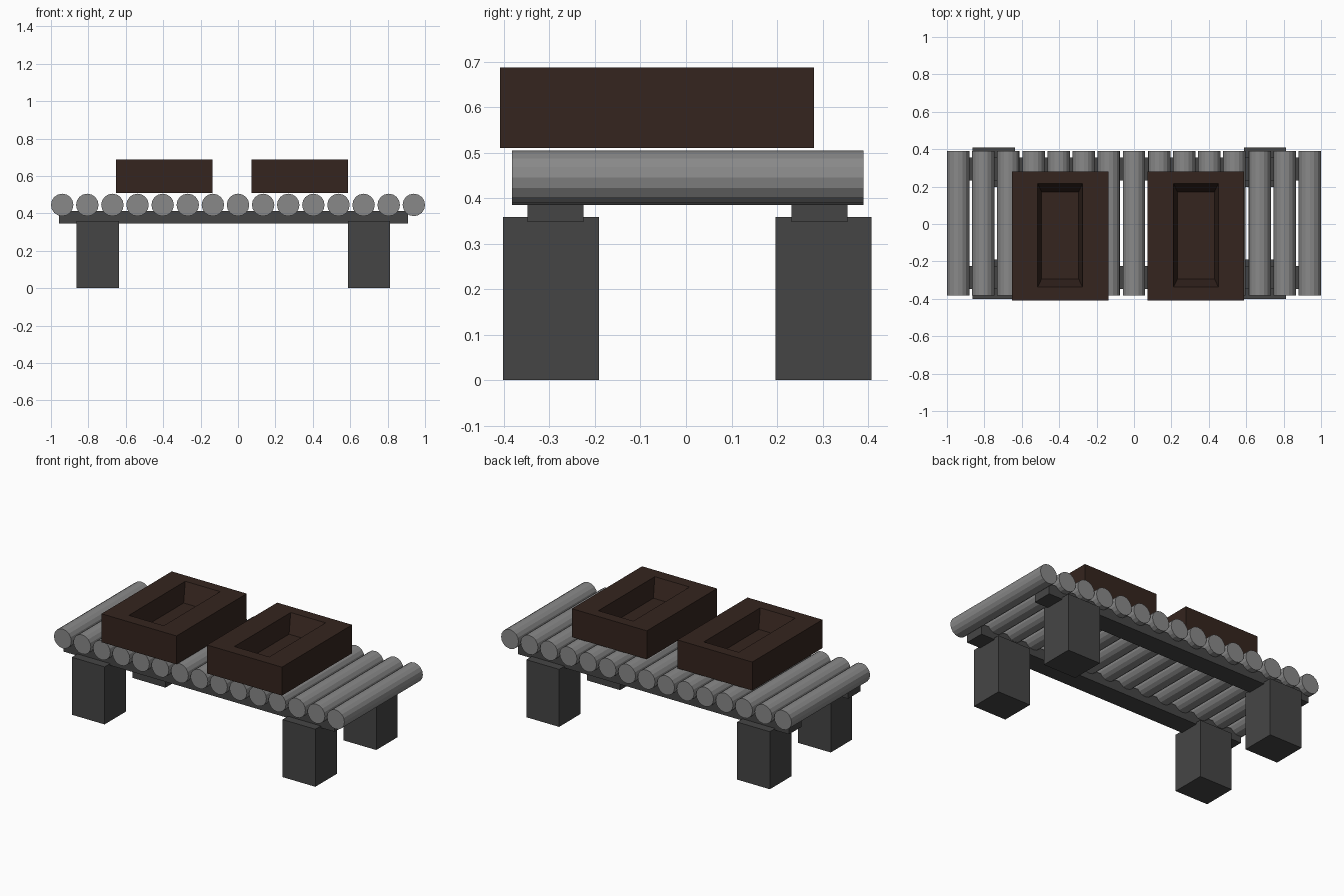
import bpy, bmesh, math
from mathutils import Matrix

if "Cube" in bpy.data.objects:
    bpy.data.objects.remove(bpy.data.objects["Cube"])


def material(name, rgb):
    m = bpy.data.materials.new(name)
    m.diffuse_color = (*rgb, 1)
    m.use_nodes = True
    m.node_tree.nodes["Principled BSDF"].inputs["Base Color"].default_value = m.diffuse_color
    return m


DARK = material("dark_metal", (0.06, 0.06, 0.06))
STEEL = material("roller_steel", (0.25, 0.25, 0.25))
BROWN = material("brown_mould", (0.035, 0.018, 0.013))


def finish(name, bm, mat):
    bmesh.ops.recalc_face_normals(bm, faces=bm.faces)
    me = bpy.data.meshes.new(name)
    bm.to_mesh(me)
    bm.free()
    me.materials.append(mat)
    ob = bpy.data.objects.new(name, me)
    bpy.context.collection.objects.link(ob)
    return ob


def box(name, x0, x1, y0, y1, z0, z1, mat):
    bm = bmesh.new()
    m = Matrix.Translation(((x0 + x1) / 2, (y0 + y1) / 2, (z0 + z1) / 2))
    m = m @ Matrix.Diagonal((x1 - x0, y1 - y0, z1 - z0, 1))
    bmesh.ops.create_cube(bm, size=1, matrix=m)
    return finish(name, bm, mat)


# Rollers laid side by side along x
R, SIDES, COUNT = 0.06, 16, 15
for i in range(COUNT):
    x = -0.94 + 1.88 * i / (COUNT - 1)
    bm = bmesh.new()
    m = Matrix.Translation((x, 0.004, 0.445)) @ Matrix.Rotation(math.pi / 2, 4, 'X')
    bmesh.ops.create_cone(bm, cap_ends=True, segments=SIDES, radius1=R, radius2=R,
                          depth=0.772, matrix=m)
    finish(f"roller_{i + 1}", bm, STEEL)

# Long rails under the rollers
box("front_rail", -0.958, 0.908, -0.348, -0.225, 0.347, 0.413, DARK)
box("back_rail", -0.958, 0.908, 0.232, 0.355, 0.347, 0.413, DARK)

# Four legs
for side, x in (("left", -0.863), ("right", 0.588)):
    for end, y in (("front", -0.402), ("back", 0.197)):
        box(f"{end}_{side}_leg", x, x + 0.226, y, y + 0.211, 0, 0.358, DARK)


# Moulds: solid blocks with a tapered recess in the top
def mould(name, cx):
    # (half width, y min, y max, z) from the base, over the rim, to the recess floor
    rings = [(0.258, -0.409, 0.281, 0.510), (0.258, -0.409, 0.281, 0.687),
             (0.120, -0.337, 0.217, 0.687), (0.099, -0.294, 0.171, 0.575)]
    bm = bmesh.new()
    loops = [[bm.verts.new((cx + sx * w, y, z))
              for sx, y in ((-1, y0), (1, y0), (1, y1), (-1, y1))]
             for w, y0, y1, z in rings]
    for a, b in zip(loops, loops[1:]):
        for k in range(4):
            n = (k + 1) % 4
            bm.faces.new((a[k], a[n], b[n], b[k]))
    bm.faces.new(loops[0])
    bm.faces.new(loops[-1])
    finish(name, bm, BROWN)


mould("left_mould", -0.395)
mould("right_mould", 0.331)
